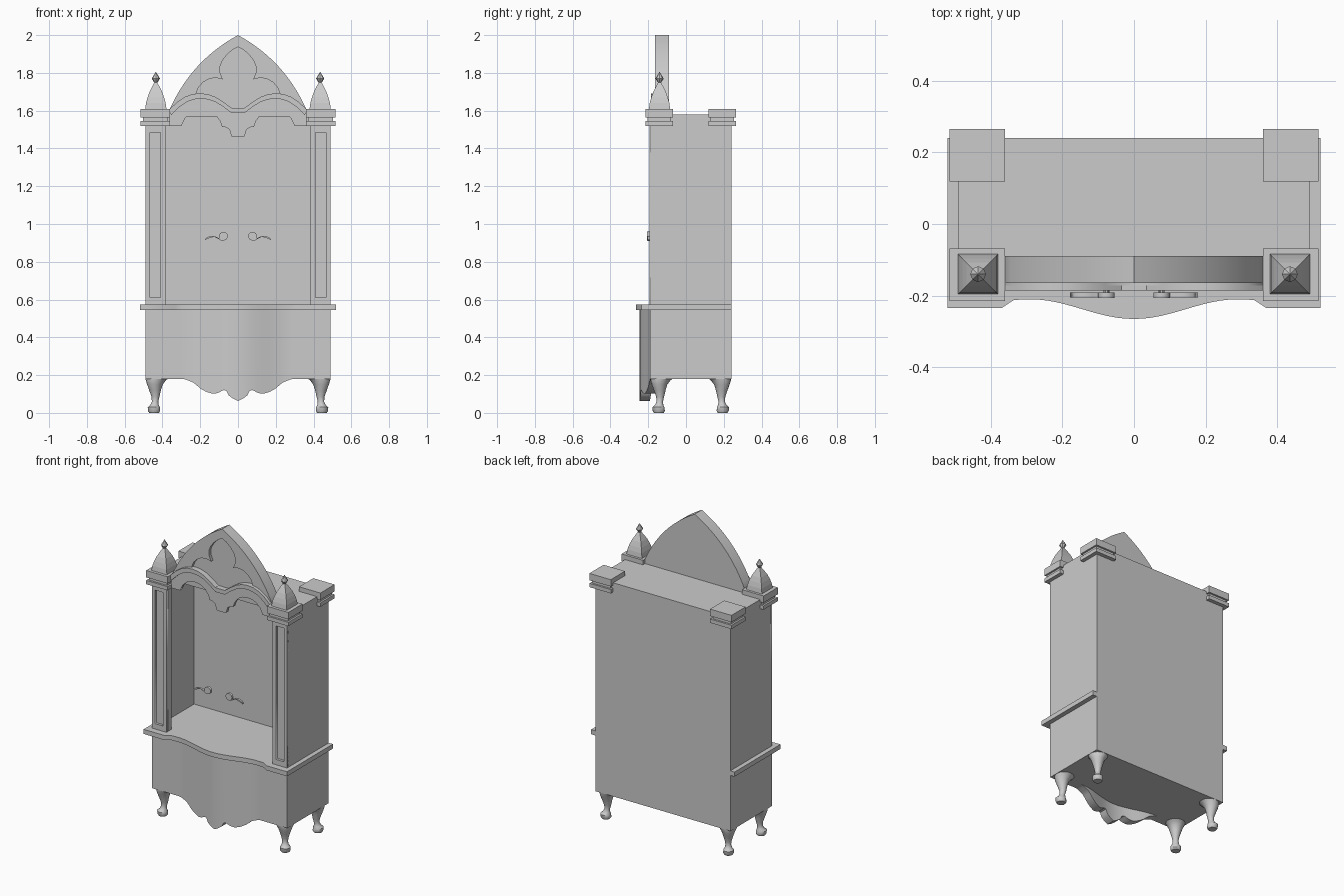
import bpy, bmesh, math
from mathutils import Matrix, Vector

if "Cube" in bpy.data.objects:
    bpy.data.objects.remove(bpy.data.objects["Cube"])

grey = bpy.data.materials.new("plain_grey")
grey.use_nodes = True
grey.diffuse_color = (0.6, 0.6, 0.6, 1)
grey.node_tree.nodes["Principled BSDF"].inputs["Base Color"].default_value = (0.6, 0.6, 0.6, 1)


def finish(name, bm, smooth=False):
    """Turn a bmesh into a named, coloured object."""
    bmesh.ops.remove_doubles(bm, verts=bm.verts, dist=0.0001)
    bmesh.ops.recalc_face_normals(bm, faces=bm.faces)
    mesh = bpy.data.meshes.new(name)
    bm.to_mesh(mesh)
    bm.free()
    mesh.materials.clear()
    mesh.materials.append(grey)
    if smooth:
        mesh.shade_smooth()
        mesh.set_sharp_from_angle(angle=math.radians(35))
    ob = bpy.data.objects.new(name, mesh)
    bpy.context.collection.objects.link(ob)
    return ob


def box(name, x0, x1, y0, y1, z0, z1):
    bm = bmesh.new()
    size = Matrix.Diagonal((x1 - x0, y1 - y0, z1 - z0, 1))
    mid = Matrix.Translation(((x0 + x1) / 2, (y0 + y1) / 2, (z0 + z1) / 2))
    bmesh.ops.create_cube(bm, size=1, matrix=mid @ size)
    return finish(name, bm)


def plate(name, outlines, a, b, upright=True, smooth=False):
    """Extrude outlines (later ones are holes) from a to b along y, or along z if lying flat."""
    curve = bpy.data.curves.new(name, 'CURVE')
    curve.dimensions = '2D'
    curve.fill_mode = 'BOTH'
    curve.extrude = abs(b - a) / 2
    for pts in outlines:
        s = curve.splines.new('POLY')
        s.points.add(len(pts) - 1)
        for p, (u, v) in zip(s.points, pts):
            p.co = (u, v, 0, 1)
        s.use_cyclic_u = True
    tmp = bpy.data.objects.new(name + "_outline", curve)
    bpy.context.collection.objects.link(tmp)
    bpy.context.view_layer.update()
    mesh = bpy.data.meshes.new_from_object(tmp.evaluated_get(bpy.context.evaluated_depsgraph_get()))
    bm = bmesh.new()
    bm.from_mesh(mesh)
    bpy.data.objects.remove(tmp)
    bpy.data.meshes.remove(mesh)
    m = (a + b) / 2
    turn = (Matrix.Translation((0, m, 0)) @ Matrix.Rotation(math.pi / 2, 4, 'X')
            if upright else Matrix.Translation((0, 0, m)))
    bm.transform(turn)
    return finish(name, bm, smooth)


def loft(name, rings, smooth=True):
    """Skin a list of rings of points and cap both ends."""
    bm = bmesh.new()
    rows = [[bm.verts.new(p) for p in ring] for ring in rings]
    n = len(rows[0])
    for lo, hi in zip(rows, rows[1:]):
        for i in range(n):
            bm.faces.new((lo[i], lo[(i + 1) % n], hi[(i + 1) % n], hi[i]))
    bm.faces.new(rows[0])
    bm.faces.new(rows[-1])
    return finish(name, bm, smooth)


def ring(cx, cy, z, r, n, turn=0.0):
    return [(cx + r * math.cos(turn + math.tau * i / n),
             cy + r * math.sin(turn + math.tau * i / n), z) for i in range(n)]


def mirrored(half):
    return half + [(-x, z) for x, z in reversed(half) if x > 0]


def rect(x0, x1, z0, z1):
    return [(x0, z0), (x1, z0), (x1, z1), (x0, z1)]


def lerp(x, pts):
    for (x0, z0), (x1, z1) in zip(pts, pts[1:]):
        if x <= x1:
            return z0 + (z1 - z0) * (x - x0) / (x1 - x0)
    return pts[-1][1]


def bow(x):
    return 0.055 * (1 + math.cos(math.pi * min(abs(x) / 0.29, 1))) / 2


# Carcass: solid base and thin open-fronted upper shell
box("base_cabinet", -0.49, 0.49, -0.19, 0.24, 0.18, 0.55)
box("back_panel", -0.49, 0.49, 0.228, 0.24, 0.55, 1.58)
box("roof_panel", -0.49, 0.49, -0.165, 0.24, 1.568, 1.58)

# Bowed counter slab
steps = [i * 0.29 / 12 for i in range(13)]
front = [(x, -0.21 - bow(x)) for x in steps] + [(0.335, -0.212), (0.37, -0.235), (0.52, -0.235)]
plate("counter_slab", [mirrored(front + [(0.52, 0.24)])], 0.545, 0.575, upright=False, smooth=True)

# Bowed apron with a scalloped lower edge
edge = [(0, 0.063), (0.025, 0.075), (0.05, 0.093), (0.065, 0.123), (0.08, 0.12), (0.1, 0.108),
        (0.13, 0.1), (0.17, 0.112), (0.2, 0.13), (0.235, 0.16), (0.28, 0.178), (0.34, 0.185)]
xs = sorted({round(s * i * 0.0125, 4) for i in range(28) for s in (-1, 1)})
loft("scalloped_apron",
     [[(x, -0.19 - bow(x), 0.55), (x, -0.19 - bow(x), lerp(abs(x), edge)),
       (x, -0.135 - bow(x), lerp(abs(x), edge)), (x, -0.135 - bow(x), 0.55)] for x in xs])

# Corner parts
leg_profile = [(0, 0.046, 0.026), (0.01, 0.046, 0.032), (0.03, 0.044, 0.032), (0.042, 0.048, 0.022),
               (0.06, 0.051, 0.017), (0.085, 0.053, 0.021), (0.12, 0.051, 0.031),
               (0.15, 0.05, 0.041), (0.172, 0.055, 0.053), (0.185, 0.062, 0.062)]
for side, sx in (("left", 1), ("right", -1)):
    xa, xb = sorted((sx * 0.478, sx * 0.49))
    box(side + "_wall", xa, xb, -0.19, 0.24, 0.55, 1.58)
    for end, sy, corner in (("front", 1, -0.19), ("back", -1, 0.24)):
        tag = f"{end}_{side}_"
        # Cabriole leg
        loft(tag + "leg", [ring(sx * (0.49 - d), corner + sy * d, z, r, 16)
                           for z, d, r in leg_profile])
        # Stepped corner cap
        for part, inset, z0, z1 in (("lower", 0, 1.52, 1.545), ("neck", 0.012, 1.545, 1.565),
                                    ("upper", 0, 1.565, 1.61)):
            x0, x1 = sorted((sx * (0.36 + inset), sx * (0.515 - inset)))
            y0, y1 = sorted((corner - sy * (0.025 - inset), corner + sy * (0.122 - inset)))
            box(tag + "cap_" + part, x0, x1, y0, y1, z0, z1)
    # Pilaster with a sunk panel
    x0, x1 = sorted((sx * 0.385, sx * 0.49))
    p0, p1 = sorted((sx * 0.41, sx * 0.467))
    plate(side + "_pilaster_frame", [rect(x0, x1, 0.575, 1.52), rect(p0, p1, 0.61, 1.485)],
          -0.192, -0.175)
    box(side + "_pilaster_core", x0, x1, -0.175, -0.14, 0.575, 1.52)
    # Pinnacle and its bud
    cx, cy = sx * 0.435, -0.14
    loft(side + "_pinnacle", [ring(cx, cy, z, h * math.sqrt(2), 4, math.pi / 4) for z, h in
                              ((1.61, 0.056), (1.64, 0.052), (1.67, 0.044), (1.7, 0.033),
                               (1.73, 0.018), (1.75, 0.007))], smooth=False)
    loft(side + "_pinnacle_bud", [ring(cx, cy, z, r, 8) for z, r in
                                  ((1.745, 0.006), (1.77, 0.022), (1.805, 0.001))], smooth=False)
    # Leaf handle with a round knob
    leaf = [(0.06, 0.925), (0.085, 0.91), (0.105, 0.922), (0.125, 0.932), (0.15, 0.926),
            (0.178, 0.914), (0.165, 0.93), (0.14, 0.937), (0.115, 0.932), (0.1, 0.925)]
    plate(side + "_handle_leaf", [[(sx * x, z) for x, z in leaf]], -0.205, -0.191)
    disc = [(p[0], p[1]) for p in ring(sx * 0.077, 0.936, 0, 0.023, 16)]
    plate(side + "_handle_knob", [disc], -0.206, -0.191, smooth=True)
    post = [(p[0], p[1]) for p in ring(sx * 0.077, 0.936, 0, 0.008, 10)]
    plate(side + "_handle_post", [post], -0.191, -0.182, smooth=True)

# Pointed pediment with a sunk trefoil
arch = []
for i in range(15):
    t = i / 14
    b = 0.18 * t * (1 - t)
    arch.append((0.36 * t + 0.73 * b, 2.0 - 0.39 * t + 0.68 * b))
arch = mirrored(arch + [(0.36, 1.575)])
trefoil = mirrored([(0, 1.937), (0.03, 1.922), (0.06, 1.895), (0.083, 1.865), (0.095, 1.835),
                    (0.094, 1.8), (0.08, 1.766), (0.115, 1.774), (0.15, 1.77), (0.185, 1.75),
                    (0.208, 1.725), (0.222, 1.69), (0.222, 1.65), (0, 1.6)])
plate("pediment_back", [arch], -0.145, -0.09, smooth=True)
plate("pediment_front", [arch, trefoil], -0.165, -0.145, smooth=True)

# Double-arched valance with a central pendant, and its moulding
crest = [(0, 1.615), (0.035, 1.615), (0.08, 1.648), (0.12, 1.673), (0.16, 1.687), (0.2, 1.692),
         (0.24, 1.688), (0.28, 1.674), (0.32, 1.648), (0.365, 1.605)]
hem = [(0.365, 1.52), (0.3, 1.52), (0.28, 1.56), (0.25, 1.588), (0.22, 1.6), (0.185, 1.603),
       (0.15, 1.596), (0.12, 1.578), (0.095, 1.545), (0.085, 1.515), (0.065, 1.512),
       (0.045, 1.5), (0.035, 1.465), (0.03, 1.46)]
under = [(x * 0.97, z - 0.028) for x, z in reversed(crest)]
plate("valance", [mirrored(crest + hem)], -0.172, -0.15)
plate("valance_moulding", [mirrored(crest + under)], -0.186, -0.16, smooth=True)
